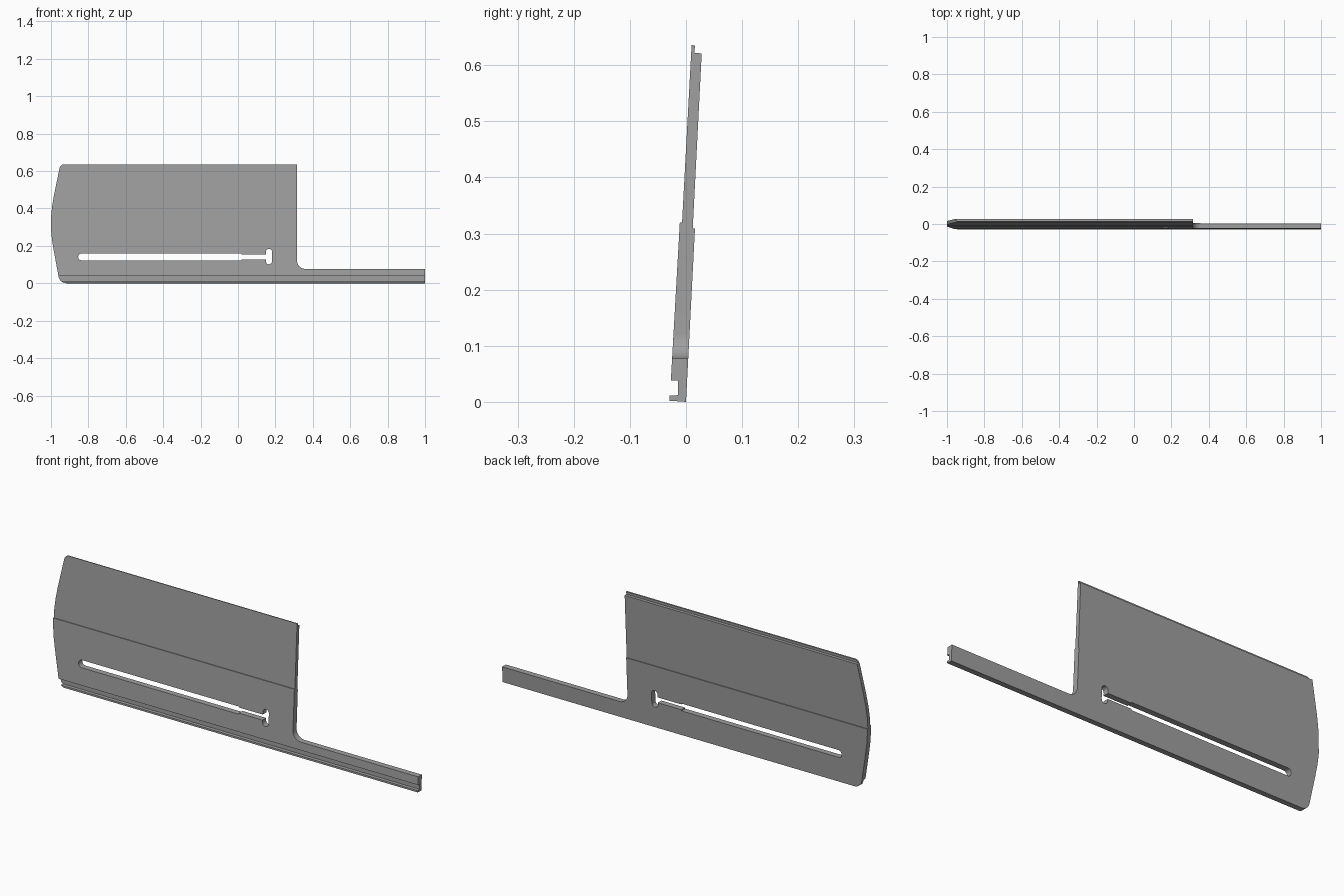
import bpy, bmesh
from math import cos, sin, radians
from mathutils import Vector

cube = bpy.data.objects.get("Cube")
if cube:
    bpy.data.objects.remove(cube, do_unlink=True)

# One plain grey metal
grey = bpy.data.materials.new("grey_metal")
grey.use_nodes = True
colour = (0.35, 0.35, 0.35, 1)
grey.diffuse_color = colour
grey.node_tree.nodes["Principled BSDF"].inputs["Base Color"].default_value = colour


def arc(cx, cz, r, start, end, steps=10):
    """Points along a circular arc, angles in degrees."""
    angles = [radians(start + (end - start) * i / steps) for i in range(steps + 1)]
    return [(cx + r * cos(a), cz + r * sin(a)) for a in angles]


def prism(name, points, direction):
    """Extrude a closed outline of 3D points along a direction."""
    bm = bmesh.new()
    face = bm.faces.new([bm.verts.new(p) for p in points])
    result = bmesh.ops.extrude_face_region(bm, geom=[face])
    moved = [v for v in result["geom"] if isinstance(v, bmesh.types.BMVert)]
    bmesh.ops.translate(bm, verts=moved, vec=Vector(direction))
    bmesh.ops.recalc_face_normals(bm, faces=bm.faces)
    mesh = bpy.data.meshes.new(name)
    bm.to_mesh(mesh)
    bm.free()
    mesh.materials.append(grey)
    obj = bpy.data.objects.new(name, mesh)
    bpy.context.collection.objects.link(obj)
    return obj


def cut(target, cutter, operation):
    """Apply a boolean and discard its cutter."""
    cutter.hide_render = True
    mod = target.modifiers.new(cutter.name, 'BOOLEAN')
    mod.operation, mod.solver, mod.object = operation, 'EXACT', cutter
    bpy.context.view_layer.objects.active = target
    bpy.ops.object.modifier_apply(modifier=mod.name)
    bpy.data.objects.remove(cutter, do_unlink=True)


# Leaning cross-section (y, z): grooved foot, mid-height offset, rebated top
section = [(0, 0), (-.029, .002), (-.029, .011), (-.014, .012), (-.014, .038),
           (-.027, .038), (-.011, .32), (-.007, .32), (.010, .636), (.016, .635),
           (.015, .622), (.028, .621), (.012, .309), (.016, .309)]
plate = prism("slotted_plate", [(-1.1, y, z) for y, z in section], (2.2, 0, 0))

# Front silhouette: bowed left end and long narrow arm on the right
outline = [(1, -.1), (1, .077)]
outline += arc(.36, .122, .045, 270, 180)
outline += [(.315, .8), (-.92, .8), (-.92, .637)]
outline += arc(-.927, .609, .028, 90, 170, 6)
outline += [(-.985, .465), (-.994, .41), (-.999, .36), (-1, .32),
            (-.999, .28), (-.994, .23), (-.985, .175)]
outline += arc(-.917, .043, .043, 190, 270, 8)
outline += [(-.917, -.1)]
cut(plate, prism("silhouette_cutter", [(x, -.2, z) for x, z in outline],
                 (0, .4, 0)), 'INTERSECT')

# Keyhole slot: long rounded run, narrower neck, upright rounded head
slot = arc(-.836, .141, .0185, 90, 270)
slot += [(.02, .1225), (.02, .128), (.149, .128)]
slot += arc(.1655, .118, .0165, 180, 360)
slot += arc(.1655, .168, .0165, 0, 180)
slot += [(.149, .155), (.02, .155), (.02, .1595)]
cut(plate, prism("slot_cutter", [(x, -.2, z) for x, z in slot],
                 (0, .4, 0)), 'DIFFERENCE')

# Smooth the fillets while keeping the edges crisp
bpy.ops.object.select_all(action='DESELECT')
plate.select_set(True)
bpy.context.view_layer.objects.active = plate
bpy.ops.object.shade_smooth_by_angle(angle=radians(25))
